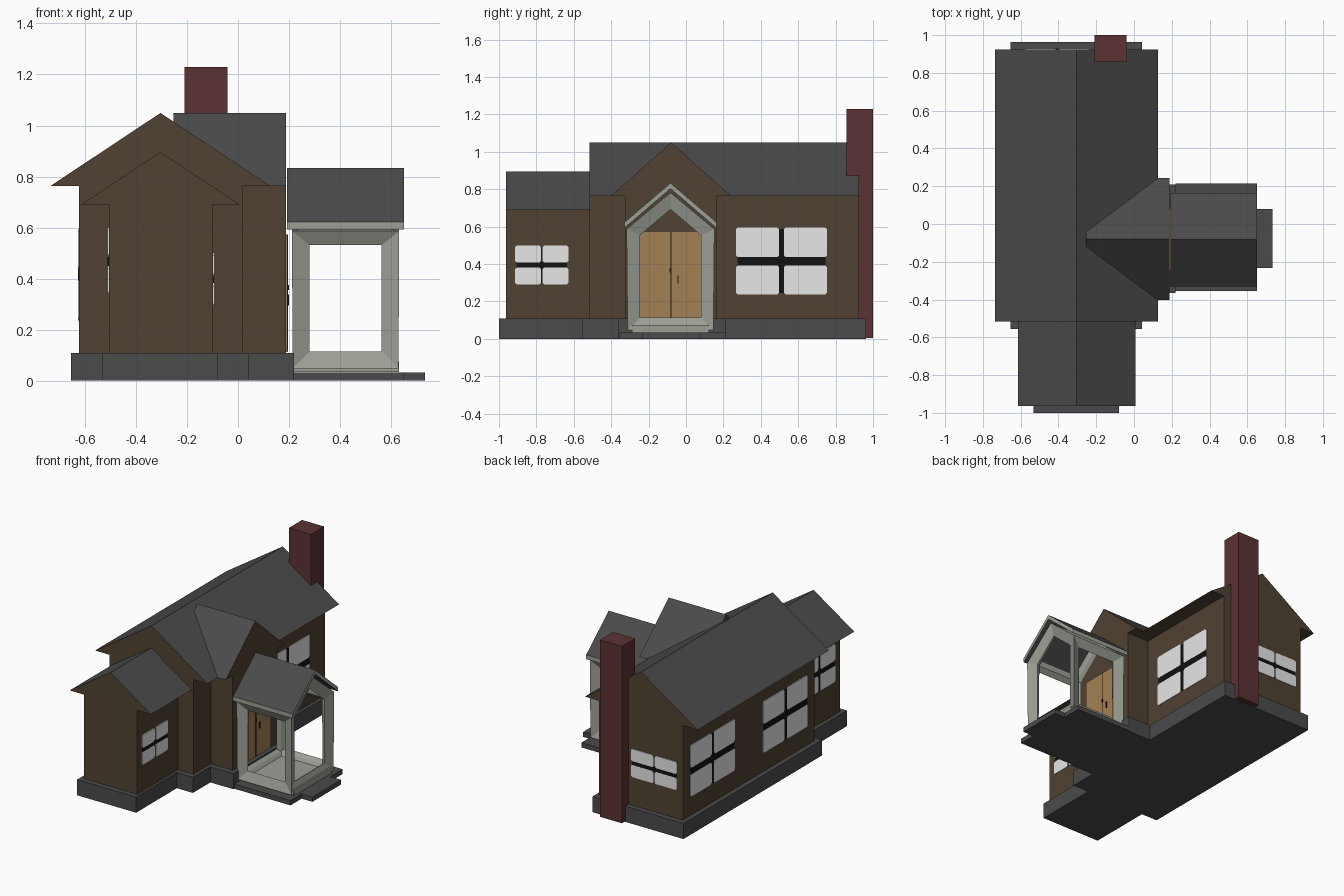
import bpy, bmesh
from mathutils import Vector

if "Cube" in bpy.data.objects:
    bpy.data.objects.remove(bpy.data.objects["Cube"])


def mat(name, rgb):
    m = bpy.data.materials.new(name)
    m.diffuse_color = (*rgb, 1)
    m.use_nodes = True
    m.node_tree.nodes["Principled BSDF"].inputs["Base Color"].default_value = m.diffuse_color
    return m


WALL = mat("brown_wall", (0.080, 0.054, 0.032))
ROOF = mat("charcoal_roof", (0.070, 0.070, 0.070))
BRICK = mat("dark_red_brick", (0.107, 0.032, 0.034))
DOOR = mat("tan_door", (0.37, 0.22, 0.087))
FRAME = mat("pale_grey_frame", (0.33, 0.35, 0.30))
PANE = mat("white_pane", (0.80, 0.80, 0.80))
BLACK = mat("black_bar", (0.005, 0.006, 0.006))

# axis -> how a profile point (u, v) at depth w maps to x, y, z
MAP = {"x": lambda u, v, w: (w, u, v),
       "y": lambda u, v, w: (u, w, v),
       "z": lambda u, v, w: (u, v, w)}


def prism(name, axis, profile, a, b, mats, rule=None):
    """Extrude a 2D profile along an axis from a to b; rule(normal) picks the material."""
    bm = bmesh.new()
    ends = [[bm.verts.new(MAP[axis](u, v, w)) for u, v in profile] for w in (a, b)]
    n = len(profile)
    for e in ends:
        bm.faces.new(e)
    for i in range(n):
        j = (i + 1) % n
        bm.faces.new((ends[0][i], ends[0][j], ends[1][j], ends[1][i]))
    bmesh.ops.recalc_face_normals(bm, faces=bm.faces)
    bm.normal_update()
    if rule:
        for f in bm.faces:
            f.material_index = rule(f.normal)
    me = bpy.data.meshes.new(name)
    bm.to_mesh(me)
    bm.free()
    for m in mats:
        me.materials.append(m)
    ob = bpy.data.objects.new(name, me)
    bpy.context.collection.objects.link(ob)
    return ob


def rect(u0, u1, v0, v1, c=0.0):
    """Rectangle profile, with corners cut by c."""
    if not c:
        return [(u0, v0), (u1, v0), (u1, v1), (u0, v1)]
    return [(u0 + c, v0), (u1 - c, v0), (u1, v0 + c), (u1, v1 - c),
            (u1 - c, v1), (u0 + c, v1), (u0, v1 - c), (u0, v0 + c)]


def box(name, x, y, z, m):
    return prism(name, "z", rect(*x, *y), *z, [m])


def gable_roof(name, axis, centre, half, eave, apex, a, b):
    """Solid triangular roof: dark slopes, wall-coloured gables and soffit."""
    prism(name, axis, [(centre - half, eave), (centre + half, eave), (centre, apex)],
          a, b, [WALL, ROOF], lambda n: 1 if n.z > 0.1 else 0)


def window(name, axis, wall, out, u0, u1, z0, z1, bar_v, bar_h):
    """Four pale panes with a black cross, laid on a wall plane."""
    um, zm = (u0 + u1) / 2, (z0 + z1) / 2
    back = wall - out * 0.003
    bars = wall + out * 0.004
    e = 0.008
    prism(name + "_upright_bar", axis, rect(um - bar_v / 2, um + bar_v / 2, z0 + e, z1 - e),
          back, bars, [BLACK])
    prism(name + "_cross_bar", axis, rect(u0 + e, u1 - e, zm - bar_h / 2, zm + bar_h / 2),
          back, bars + out * 0.0005, [BLACK])
    for i, (a, b) in enumerate(((u0, um - bar_v / 2), (um + bar_v / 2, u1))):
        for j, (c, d) in enumerate(((z0, zm - bar_h / 2), (zm + bar_h / 2, z1))):
            prism(f"{name}_pane_{i}{j}", axis, rect(a, b, c, d, 0.01),
                  back, wall + out * 0.005, [PANE])


# Stone base, porch slab and step
prism("foundation", "z", [(-.655, .963), (-.655, -.555), (-.533, -.555), (-.533, -1),
                          (-.08, -1), (-.08, -.555), (.043, -.555), (.043, -.364),
                          (.22, -.364), (.22, .21), (.043, .21), (.043, .963)],
      0, 0.108, [ROOF])
box("porch_slab", (0.22, 0.651), (-0.355, 0.215), (0, 0.033), ROOF)
box("porch_step", (0.651, 0.733), (-0.233, 0.08), (0, 0.033), ROOF)

# Walls
box("main_walls", (-0.623, 0.02), (-0.515, 0.925), (0.108, 0.763), WALL)
box("front_wing_walls", (-0.506, -0.098), (-0.963, -0.51), (0.108, 0.69), WALL)
box("entry_walls", (0.0, 0.188), (-0.326, 0.163), (0.108, 0.763), WALL)

# Roofs
gable_roof("main_roof", "y", -0.304, 0.431, 0.763, 1.049, -0.515, 0.925)
gable_roof("front_wing_roof", "y", -0.304, 0.311, 0.69, 0.896, -0.963, -0.51)
gable_roof("entry_roof", "x", -0.08, 0.323, 0.763, 1.049, -0.253, 0.188)

# Chimney
box("chimney", (-0.209, -0.041), (0.857, 1.0), (0.004, 1.229), BRICK)

# Windows
window("right_window", "x", 0.02, 1, 0.267, 0.754, 0.236, 0.595, 0.026, 0.045)
window("front_wing_right_window", "x", -0.098, 1, -0.914, -0.628, 0.29, 0.50, 0.009, 0.026)
window("left_rear_window", "x", -0.623, -1, 0.357, 0.846, 0.236, 0.595, 0.026, 0.045)
window("left_front_window", "x", -0.623, -1, -0.44, 0.05, 0.236, 0.595, 0.026, 0.045)
window("front_wing_left_window", "x", -0.506, -1, -0.91, -0.55, 0.335, 0.60, 0.02, 0.035)
window("back_window", "y", 0.925, 1, -0.582, -0.228, 0.305, 0.50, 0.009, 0.026)

# Double door with seam and handles
prism("double_door", "x", rect(-0.25, 0.085, 0.112, 0.572), 0.185, 0.194, [DOOR])
prism("door_seam", "x", rect(-0.083, -0.078, 0.115, 0.572), 0.19, 0.1955, [BLACK])
prism("door_handle", "x", rect(-0.046, -0.040, 0.295, 0.338), 0.19, 0.200, [BLACK])
prism("door_knob", "x", rect(-0.088, -0.079, 0.355, 0.375), 0.19, 0.200, [BLACK])

# Porch frame: beams along every edge of a small gabled volume
T = 0.084
d = T / 2
c, half = -0.083, 0.247 - d
apex = 0.803 - 1.31 * d
eave = apex - 0.854 * half
porch = prism("porch_frame", "x", [(c - half, 0.03 + d), (c + half, 0.03 + d),
                                   (c + half, eave), (c, apex), (c - half, eave)],
              0.196 + d, 0.647 - d, [FRAME])
wire = porch.modifiers.new("beams", "WIREFRAME")
wire.thickness = T
wire.offset = 0
wire.use_even_offset = True
wire.use_replace = True

# Porch floor
box("porch_floor", (0.215, 0.63), (c - half, c + half), (0.034, 0.075), FRAME)

# Porch roof: folded slab, dark slopes with pale edges
hw = 0.247
prism("porch_roof", "x", [(c - hw, 0.592), (c - hw, 0.622), (c, 0.833), (c + hw, 0.622),
                          (c + hw, 0.592), (c, 0.803)],
      0.193, 0.650, [FRAME, ROOF], lambda n: 1 if abs(n.z) > 0.3 else 0)
